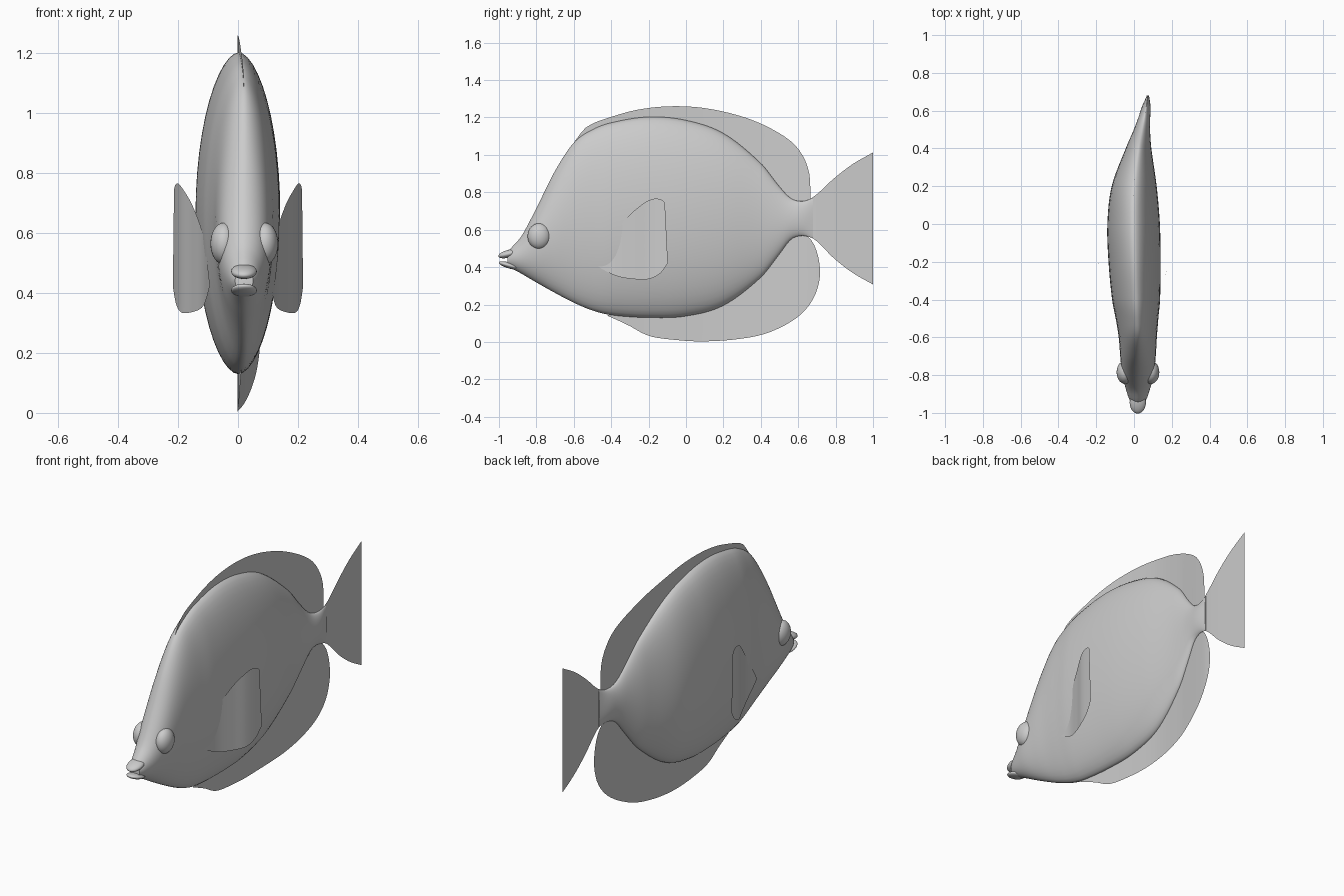
import bpy, bmesh, math
from mathutils import Matrix, Vector

if "Cube" in bpy.data.objects:
    bpy.data.objects.remove(bpy.data.objects["Cube"])


def smooth_interp(rows, t):
    """Cubic interpolation of rows (key, v1, v2, ...) at key t."""
    n = len(rows)
    t = min(max(t, rows[0][0]), rows[-1][0])
    i = 0
    while i < n - 2 and t > rows[i + 1][0]:
        i += 1

    def slope(k, c):
        a, b = rows[max(k - 1, 0)], rows[min(k + 1, n - 1)]
        return (b[c] - a[c]) / (b[0] - a[0])
    p, q = rows[i], rows[i + 1]
    h = q[0] - p[0]
    s = (t - p[0]) / h
    return [(2*s**3 - 3*s**2 + 1) * p[c] + (s**3 - 2*s**2 + s) * h * slope(i, c)
            + (3*s**2 - 2*s**3) * q[c] + (s**3 - s**2) * h * slope(i + 1, c)
            for c in range(1, len(p))]


def resample(pts, count):
    """Evenly spaced points on a smooth curve through pts."""
    rows, d = [], 0.0
    for k, p in enumerate(pts):
        if k:
            d += (Vector(p) - Vector(pts[k - 1])).length
        rows.append((d, *p))
    return [smooth_interp(rows, d * k / (count - 1)) for k in range(count)]


def make_object(name, bm, angle=50):
    bmesh.ops.remove_doubles(bm, verts=bm.verts, dist=1e-5)
    bmesh.ops.recalc_face_normals(bm, faces=bm.faces)
    me = bpy.data.meshes.new(name)
    bm.to_mesh(me)
    bm.free()
    ob = bpy.data.objects.new(name, me)
    bpy.context.collection.objects.link(ob)
    bpy.ops.object.select_all(action='DESELECT')
    ob.select_set(True)
    bpy.context.view_layer.objects.active = ob
    bpy.ops.object.shade_smooth_by_angle(angle=math.radians(angle))
    return ob


# swimming bend: y, x of the centre line
BEND = [(-1, .02), (-.8, .021), (-.6, .02), (-.4, .011), (-.2, .003), (0, -.002),
        (.2, .001), (.4, .024), (.5, .042), (.6, .061), (.7, .075), (1, .076)]
# body stations: y, bottom z, top z, half width
BODY = [(-.955, .405, .478, .030), (-.93, .392, .508, .045), (-.88, .365, .565, .062),
        (-.8, .318, .715, .083), (-.7, .262, .915, .094), (-.6, .21, 1.065, .101),
        (-.5, .168, 1.135, .113), (-.4, .144, 1.172, .127), (-.2, .13, 1.203, .138),
        (0, .138, 1.185, .139), (.2, .195, 1.115, .119), (.4, .345, .955, .068),
        (.5, .47, .83, .043), (.56, .547, .768, .032), (.62, .568, .752, .023),
        (.68, .555, .768, .006)]


def bend(y):
    return smooth_interp(BEND, y)[0]


def fin(name, edge_a, edge_b, x_of, n=48, rows=12):
    """Thin sheet between two (y, z) edge curves."""
    a, b = resample(edge_a, n), resample(edge_b, n)
    bm = bmesh.new()
    grid = []
    for r in range(rows + 1):
        f = r / rows
        line = []
        for p, q in zip(a, b):
            y, z = p[0] + (q[0] - p[0]) * f, p[1] + (q[1] - p[1]) * f
            line.append(bm.verts.new((x_of(y), y, z)))
        grid.append(line)
    for r in range(rows):
        for k in range(n - 1):
            bm.faces.new((grid[r][k], grid[r][k+1], grid[r+1][k+1], grid[r+1][k]))
    return make_object(name, bm)


# Body: lofted lens-shaped sections along the bend
bm = bmesh.new()
rings, SEG, N = [], 48, 90
for i in range(N + 1):
    y = BODY[0][0] + (BODY[-1][0] - BODY[0][0]) * i / N
    zb, zt, w = smooth_interp(BODY, y)
    ring = []
    for k in range(SEG):
        a = 2 * math.pi * k / SEG
        c = math.cos(a)
        x = bend(y) + w * math.copysign(abs(c) ** 1.12, c)
        ring.append(bm.verts.new((x, y, (zb + zt) / 2 + (zt - zb) / 2 * math.sin(a))))
    rings.append(ring)
for p, q in zip(rings, rings[1:]):
    for k in range(SEG):
        j = (k + 1) % SEG
        bm.faces.new((p[k], p[j], q[j], q[k]))
bm.faces.new(rings[0])
bm.faces.new(rings[-1])
make_object("body", bm)


def ellipsoid(name, loc, size, tilt=0):
    bm = bmesh.new()
    m = (Matrix.Translation(loc) @ Matrix.Rotation(math.radians(tilt), 4, 'X')
         @ Matrix.Diagonal((*size, 1)))
    bmesh.ops.create_uvsphere(bm, u_segments=28, v_segments=16, radius=1, matrix=m)
    make_object(name, bm)


# Lips with an open mouth between them
ellipsoid("upper_lip", (.02, -.945, .472), (.043, .06, .021), 14)
ellipsoid("lower_lip", (.02, -.945, .409), (.043, .058, .016), -16)

# Eye bulges
for side, s in (("left", -1), ("right", 1)):
    ellipsoid(side + "_eye", (.021 + s * .068, -.785, .565), (.045, .062, .07))

# Dorsal and anal fins: outer edge joined to a base sunk in the body
dorsal_base = [(y, smooth_interp(BODY, y)[1] - .025)
               for y in (-.59, -.5, -.4, -.2, 0, .2, .4, .5, .56, .64)]
fin("dorsal_fin", [(-.6, 1.065), (-.53, 1.15), (-.4, 1.203), (-.25, 1.243), (-.08, 1.26),
                   (.1, 1.25), (.3, 1.205), (.45, 1.143), (.57, 1.065), (.63, .985),
                   (.66, .895), (.665, .765)], dorsal_base, bend)
anal_base = [(y, smooth_interp(BODY, y)[0] + .025)
             for y in (-.38, -.2, 0, .2, .4, .5, .56, .63)]
fin("anal_fin", [(-.42, .14), (-.31, .09), (-.2, .033), (-.05, .01), (.1, .003), (.3, .018),
                 (.45, .053), (.6, .135), (.68, .23), (.715, .34), (.71, .44),
                 (.68, .53), (.645, .57)], anal_base, bend)

# Tail fin
fin("tail_fin", [(.65, .755), (.7, .79), (.79, .873), (.89, .95), (1, 1.013)],
    [(.65, .57), (.7, .538), (.79, .448), (.89, .37), (1, .307)], bend)

# Pectoral fins, flaring outward toward the back
FLARE = [(-.5, .102), (-.38, .122), (-.28, .158), (-.2, .192), (-.09, .219)]
for side, s in (("left", -1), ("right", 1)):
    fin(side + "_pectoral_fin",
        [(-.503, .425), (-.46, .49), (-.41, .56), (-.3, .68), (-.22, .745), (-.17, .766),
         (-.13, .76), (-.113, .745)],
        [(-.503, .425), (-.44, .385), (-.37, .352), (-.28, .336), (-.2, .336),
         (-.14, .365), (-.097, .42)],
        lambda y: bend(y) * .5 + s * smooth_interp(FLARE, y)[0])
